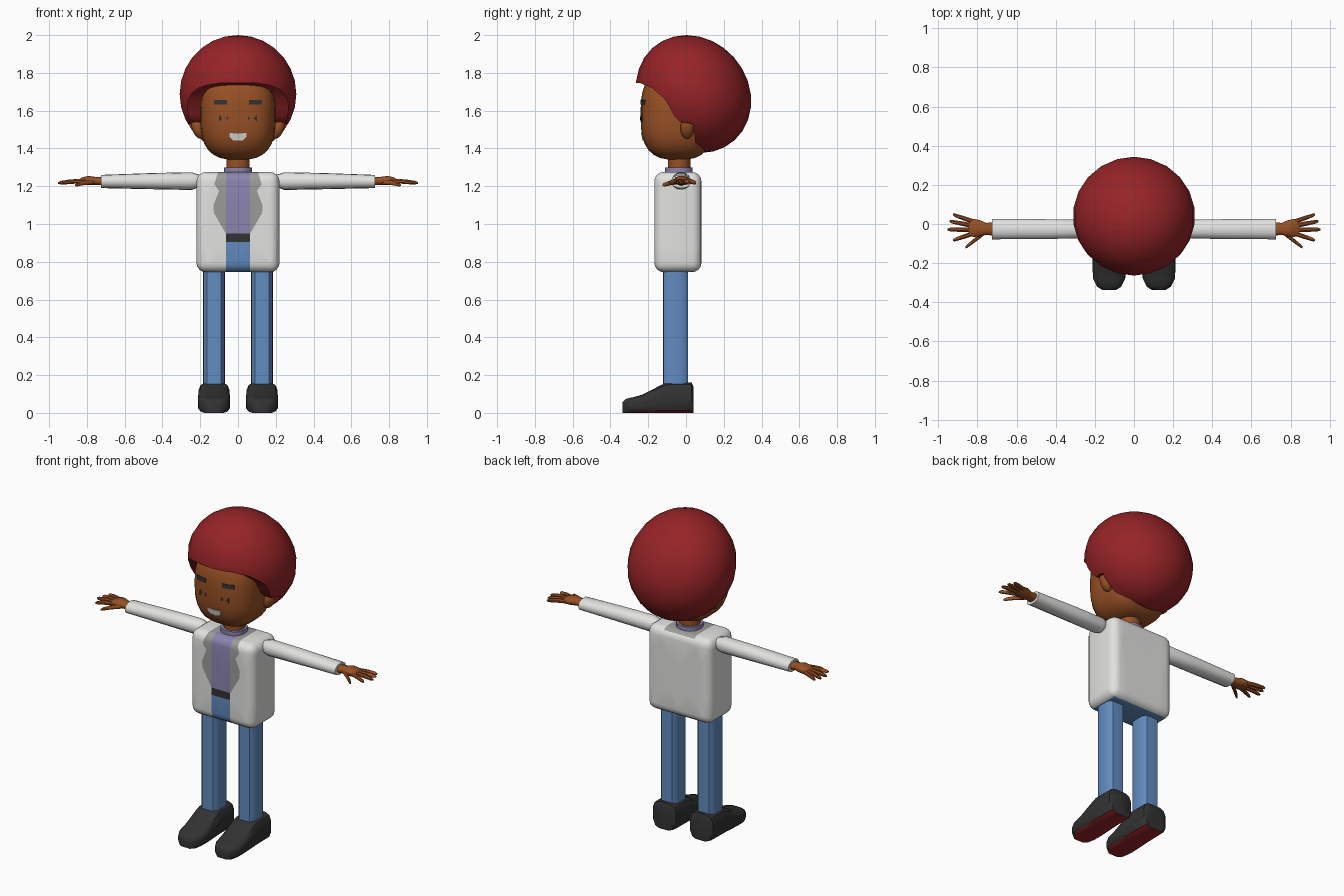
import bpy, bmesh, math
from mathutils import Vector, Matrix

if "Cube" in bpy.data.objects:
    bpy.data.objects.remove(bpy.data.objects["Cube"])


def material(name, rgb):
    m = bpy.data.materials.new(name)
    m.diffuse_color = (*rgb, 1)
    m.use_nodes = True
    m.node_tree.nodes["Principled BSDF"].inputs["Base Color"].default_value = m.diffuse_color
    return m


SKIN = material("brown_skin", (0.31, 0.08, 0.018))
RED = material("dark_red", (0.30, 0.017, 0.02))
WHITE = material("off_white", (0.76, 0.76, 0.75))
GREY = material("lapel_grey", (0.33, 0.33, 0.32))
LILAC = material("lilac", (0.26, 0.23, 0.43))
BLUE = material("denim_blue", (0.125, 0.26, 0.53))
DARK = material("charcoal", (0.032, 0.032, 0.032))


def finish(name, bm, *mats, angle=40):
    bmesh.ops.recalc_face_normals(bm, faces=bm.faces[:])
    me = bpy.data.meshes.new(name)
    bm.to_mesh(me)
    bm.free()
    ob = bpy.data.objects.new(name, me)
    bpy.context.collection.objects.link(ob)
    for m in mats:
        me.materials.append(m)
    smooth(ob, angle)
    return ob


def smooth(ob, angle=40):
    bpy.ops.object.select_all(action='DESELECT')
    ob.select_set(True)
    bpy.context.view_layer.objects.active = ob
    bpy.ops.object.shade_smooth_by_angle(angle=math.radians(angle))


def loft(axis, sections, sides=12, n=2.0, mirror=1, bm=None):
    """Superellipse rings (t, c1, c2, r1, r2) placed along an axis and capped."""
    bm = bm or bmesh.new()
    rings = []
    for t, c1, c2, r1, r2 in sections:
        ring = []
        for i in range(sides):
            a = 2 * math.pi * (i + 0.5) / sides
            c, s = math.cos(a), math.sin(a)
            k = (abs(c) ** n + abs(s) ** n) ** (-1 / n)
            p = [c1 + r1 * c * k, c2 + r2 * s * k]
            p.insert(axis, t)
            ring.append(bm.verts.new((p[0] * mirror, p[1], p[2])))
        rings.append(ring)
    for a, b in zip(rings, rings[1:]):
        for i in range(sides):
            j = (i + 1) % sides
            bm.faces.new((a[i], a[j], b[j], b[i]))
    bm.faces.new(rings[0])
    bm.faces.new(rings[-1])
    return bm


def prism(points, front, back, bm=None):
    """Closed outline in two dimensions, swept between two mapped copies."""
    bm = bm or bmesh.new()
    f = [bm.verts.new(front(*p)) for p in points]
    b = [bm.verts.new(back(*p)) for p in points]
    bm.faces.new(f)
    bm.faces.new(b)
    for i in range(len(f)):
        j = (i + 1) % len(f)
        bm.faces.new((f[i], f[j], b[j], b[i]))
    return bm


# Head: boxy superellipsoid
HC, HR, HN = Vector((0, -0.045, 1.58)), Vector((0.2, 0.195, 0.24)), 2.9
bm = bmesh.new()
bmesh.ops.create_uvsphere(bm, u_segments=28, v_segments=20, radius=1)
for v in bm.verts:
    d = v.co / sum(abs(c) ** HN for c in v.co) ** (1 / HN)
    v.co = HC + d * HR
finish("head", bm, SKIN)


# Painted face details follow the head surface
def face_y(x, z, lift):
    q = 1 - abs(x / HR.x) ** HN - abs((z - HC.z) / HR.z) ** HN
    return HC.y - HR.y * q ** (1 / HN) - lift


def face_plate(name, pts, mat):
    finish(name, prism(pts, lambda x, z: (x, face_y(x, z, 0.004), z),
                       lambda x, z: (x, face_y(x, z, -0.005), z)), mat)


for s, side in ((1, "left"), (-1, "right")):
    face_plate(side + "_eyebrow", [(s * x, z) for x, z in
               ((0.057, 1.632), (0.092, 1.632), (0.127, 1.632),
                (0.127, 1.657), (0.092, 1.657), (0.057, 1.657))], DARK)
    face_plate(side + "_eye_outer", [(s * x, z) for x, z in
               ((0.082, 1.56), (0.1, 1.543), (0.1, 1.577))], DARK)
    face_plate(side + "_eye_inner", [(s * x, z) for x, z in
               ((0.054, 1.55), (0.064, 1.56), (0.054, 1.57))], DARK)
face_plate("mouth", [(-0.044, 1.482), (-0.044, 1.46), (-0.026, 1.442),
                     (0.026, 1.442), (0.044, 1.46), (0.044, 1.482), (0, 1.478)], WHITE)

# Hair: leaning ellipsoid with the face opening cut away
bm = bmesh.new()
bmesh.ops.create_uvsphere(bm, u_segments=22, v_segments=14, radius=1)
for v in bm.verts:
    x, y, z = v.co
    v.co = (0.312 * x, 0.04 + 0.303 * y - 0.037 * z, 1.688 + 0.312 * z)
hair = finish("hair", bm, RED)
opening = [(-0.45, 1.765), (-0.24, 1.745), (-0.18, 1.72), (-0.11, 1.66), (-0.06, 1.57),
           (-0.03, 1.54), (0.04, 1.53), (0.062, 1.3), (-0.45, 1.3)]
cutter = finish("hair_cutter", prism(opening, lambda y, z: (-0.5, y, z),
                                     lambda y, z: (0.5, y, z)), RED)
cutter.hide_render = True
mod = hair.modifiers.new("face_opening", 'BOOLEAN')
mod.operation, mod.solver, mod.object = 'DIFFERENCE', 'EXACT', cutter
bpy.context.view_layer.objects.active = hair
bpy.ops.object.modifier_apply(modifier=mod.name)
bpy.data.objects.remove(cutter)
smooth(hair)

# Neck and shirt collar
finish("neck", loft(2, [(z, 0, -0.036, 0.063, 0.06) for z in (1.26, 1.4)], 16), SKIN)
finish("collar", loft(2, [(z, 0, -0.038, 0.074, 0.073) for z in (1.265, 1.3)], 16, 2.4), LILAC)

# Torso: rounded box, cut along the lapels, shirt and belt, coloured by region
LAPEL = [(0.105, 1.28), (0.125, 1.21), (0.10, 1.175), (0.13, 1.1), (0.128, 1.06), (0.065, 0.95)]
STRIP = 0.064
bm = bmesh.new()
bmesh.ops.create_cube(bm, size=1, matrix=Matrix.Translation((0, -0.043, 1.01))
                      @ Matrix.Diagonal((0.44, 0.25, 0.53, 1)))
bmesh.ops.bevel(bm, geom=bm.edges[:], offset=0.05, segments=4, profile=0.5, affect='EDGES')


def cut(co, no):
    bmesh.ops.bisect_plane(bm, geom=bm.verts[:] + bm.edges[:] + bm.faces[:],
                           plane_co=co, plane_no=no, dist=1e-5)


for s in (1, -1):
    cut((s * STRIP, 0, 0), (1, 0, 0))
    cut((s * 0.105, 0, 0), (1, 0, 0))
    for (xa, za), (xb, zb) in zip(LAPEL, LAPEL[1:]):
        cut((s * xa, 0, za), Vector((s * (zb - za), 0, xa - xb)).normalized())
for z in (0.95, 0.905):
    cut((0, 0, z), (0, 0, 1))
cut((0, -0.04, 0), (0, 1, 0))


def lapel_x(z):
    for (xa, za), (xb, zb) in zip(LAPEL, LAPEL[1:]):
        if zb <= z <= za:
            return xa + (xb - xa) * (za - z) / (za - zb)
    return 0


bm.normal_update()
for f in bm.faces:
    c, n, ax = f.calc_center_median(), f.normal, abs(f.calc_center_median().x)
    top = n.z > 0.7
    if n.z < -0.95:
        f.material_index = 3
    elif (n.y < -0.1 or top and c.y < -0.04) and ax < STRIP:
        f.material_index = 2 if c.z > 0.95 else 4 if c.z > 0.905 else 3
    elif n.y < -0.1 and ax < lapel_x(c.z) or top and ax < 0.105:
        f.material_index = 1
finish("jacket_torso", bm, WHITE, GREY, LILAC, BLUE, DARK)

# Fingers: base and tip in (x, y), thumb last
FINGERS = [((0.82, 0.012), (0.925, 0.048)), ((0.825, -0.008), (0.942, 0.014)),
           ((0.825, -0.03), (0.952, -0.028)), ((0.82, -0.048), (0.925, -0.083)),
           ((0.765, -0.045), (0.862, -0.12))]

# Limbs and ears, mirrored
for s, side in ((1, "left"), (-1, "right")):
    bm = bmesh.new()
    bmesh.ops.create_uvsphere(bm, u_segments=14, v_segments=10, radius=1)
    for v in bm.verts:
        x, y, z = v.co
        v.co = (s * (0.212 + 0.034 * x + 0.014 * z), 0.006 + 0.036 * y, 1.508 + 0.057 * z)
    finish(side + "_ear", bm, SKIN)

    finish(side + "_sleeve", loft(0, [(0.19, -0.025, 1.23, 0.03, 0.028),
                                      (0.215, -0.025, 1.228, 0.04, 0.036),
                                      (0.245, -0.026, 1.227, 0.048, 0.047),
                                      (0.45, -0.026, 1.227, 0.051, 0.043),
                                      (0.725, -0.026, 1.225, 0.053, 0.035)], 14, 2.3, s), WHITE)

    bm = loft(0, [(0.71, -0.025, 1.226, 0.036, 0.022), (0.755, -0.025, 1.228, 0.031, 0.022),
                  (0.79, -0.022, 1.23, 0.043, 0.025), (0.82, -0.02, 1.228, 0.047, 0.021),
                  (0.845, -0.02, 1.225, 0.04, 0.011)], 12, 2.3, s)
    for i, ((xa, ya), (xb, yb)) in enumerate(FINGERS):
        za, zb = (1.222, 1.205) if i == 4 else (1.227, 1.217)
        loft(0, [(xa + (xb - xa) * t, ya + (yb - ya) * t, za + (zb - za) * t * t, r, r)
                 for t, r in ((0, 0.013), (0.5, 0.0125), (0.9, 0.01), (1, 0.005))], 8, 2, s, bm)
    finish(side + "_hand", bm, SKIN)

    finish(side + "_leg", loft(2, [(z, 0.127, -0.055, 0.057, 0.066) for z in (0.12, 0.78)],
                               16, 5, s), BLUE)

    # Shoe: sections run heel to toe as (y, half width, height)
    shoe = [(0.04, 0.068, 0.135), (0.03, 0.08, 0.162), (-0.1, 0.083, 0.162),
            (-0.135, 0.084, 0.146), (-0.23, 0.085, 0.097), (-0.28, 0.082, 0.083),
            (-0.32, 0.062, 0.074), (-0.337, 0.036, 0.055)]
    bm = loft(1, [(y, 0.127, h / 2, w, h / 2) for y, w, h in shoe], 20, 4, s)
    for v in bm.verts:
        if v.co.z < 0.006:
            v.co.z = 0
    bmesh.ops.recalc_face_normals(bm, faces=bm.faces[:])
    for f in bm.faces:
        f.material_index = 1 if f.normal.z < -0.8 else 0
    finish(side + "_shoe", bm, DARK, RED)
